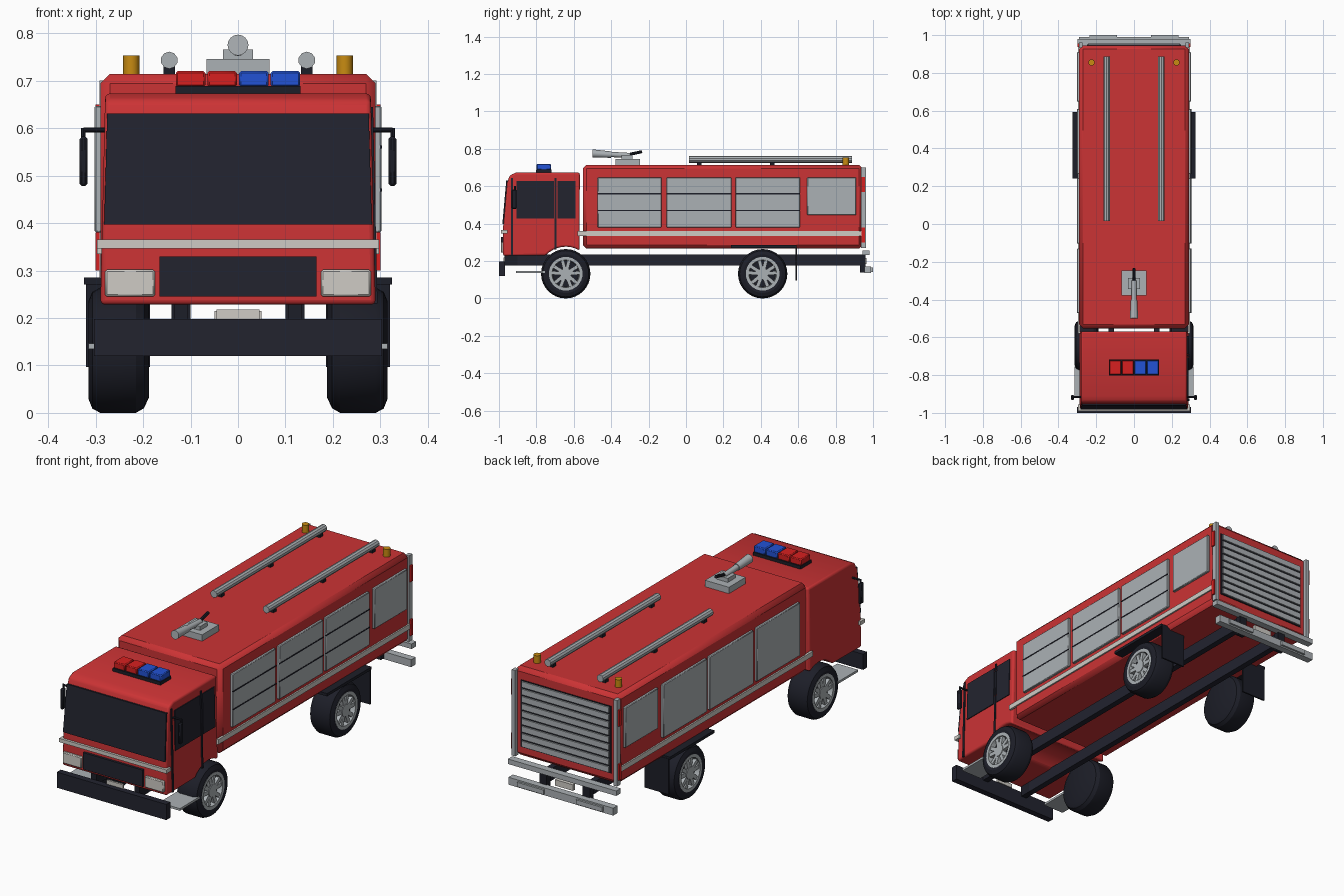
import bpy, bmesh
from math import sin, cos, pi, radians
from mathutils import Matrix, Vector

cube = bpy.data.objects.get("Cube")
if cube:
    bpy.data.objects.remove(cube, do_unlink=True)


def material(name, *rgb):
    m = bpy.data.materials.new(name)
    m.use_nodes = True
    m.diffuse_color = (*rgb, 1)
    m.node_tree.nodes["Principled BSDF"].inputs["Base Color"].default_value = (*rgb, 1)
    return m


RED = material("red_paint", .60, .033, .035)
GLASS = material("dark_glass", .016, .017, .028)
BLACK = material("black_rubber", .012, .013, .021)
SILVER = material("silver_metal", .41, .44, .46)
WHITE = material("off_white", .62, .60, .56)
LAMP_RED = material("red_lamp", .68, .014, .014)
BLUE = material("blue_lamp", .016, .085, .66)
AMBER = material("amber_lamp", .58, .26, .006)
parts = []
SIDES = (("left", 1), ("right", -1))


def finish(name, bm, mat, bevel=0, segments=1):
    bmesh.ops.recalc_face_normals(bm, faces=bm.faces[:])
    mesh = bpy.data.meshes.new(name)
    bm.to_mesh(mesh)
    bm.free()
    mesh.materials.append(mat)
    ob = bpy.data.objects.new(name, mesh)
    bpy.context.collection.objects.link(ob)
    if bevel:
        mod = ob.modifiers.new("edge_bevel", "BEVEL")
        mod.width, mod.segments = bevel, segments
    parts.append(ob)
    return ob


def box(name, x, y, z, mat, bevel=0, segments=1):
    """Box from (low, high) ranges."""
    bm = bmesh.new()
    size = [b - a for a, b in (x, y, z)]
    mid = [(a + b) / 2 for a, b in (x, y, z)]
    bmesh.ops.create_cube(bm, size=1, matrix=Matrix.Translation(mid) @ Matrix.Diagonal((*size, 1)))
    return finish(name, bm, mat, bevel, segments)


def pair(name, x, y, z, mat, bevel=0):
    """Box mirrored to both sides."""
    for side, s in SIDES:
        box(f"{side}_{name}", sorted((s * x[0], s * x[1])), y, z, mat, bevel)


def rod(name, a, b, r, mat, r2=None, sides=16):
    """Cylinder or cone between two points."""
    a, b = Vector(a), Vector(b)
    bm = bmesh.new()
    turn = (b - a).to_track_quat("Z", "Y").to_matrix().to_4x4()
    bmesh.ops.create_cone(bm, cap_ends=True, segments=sides, radius1=r, radius2=r2 or r,
                          depth=(b - a).length, matrix=Matrix.Translation((a + b) / 2) @ turn)
    return finish(name, bm, mat)


def lathe(name, profile, y, z, mat, s):
    """Revolve (x, radius) points around a wheel axis."""
    bm = bmesh.new()
    verts = [bm.verts.new((s * px, 0, r)) for px, r in profile]
    edges = [bm.edges.new(e) for e in zip(verts, verts[1:])]
    bmesh.ops.spin(bm, geom=verts + edges, axis=(1, 0, 0), cent=(0, 0, 0),
                   angle=2 * pi, steps=32, use_merge=True)
    bmesh.ops.remove_doubles(bm, verts=bm.verts[:], dist=.0002)
    bmesh.ops.translate(bm, verts=bm.verts[:], vec=(0, y, z))
    return finish(name, bm, mat)


def lean(ob):
    """Cab sides tilt slightly inward towards the roof."""
    for v in ob.data.vertices:
        v.co.x -= (1 if v.co.x > 0 else -1) * .023 * (v.co.z - .23)


# Cab with wheel arch
WHEEL_R, FRONT_Y, REAR_Y = .132, -.643, .41
outline = [(-.978, .228), (-.978, .38), (-.957, .62), (-.942, .658), (-.91, .673), (-.568, .673)]
for i in range(9):
    a = radians(59 + (137.5 - 59) * i / 8)
    outline.append((FRONT_Y + .145 * cos(a), WHEEL_R + .145 * sin(a)))
bm = bmesh.new()
face = bm.faces.new([bm.verts.new((-.29, y, z)) for y, z in outline])
ext = bmesh.ops.extrude_face_region(bm, geom=[face])["geom"]
bmesh.ops.translate(bm, vec=(.58, 0, 0), verts=[g for g in ext if isinstance(g, bmesh.types.BMVert)])
lean(finish("cab", bm, RED, .01, 3))

# Sloping windscreen
screen = box("windscreen", (-.282, .282), (-.982, -.972), (.397, .631), GLASS)
for v in screen.data.vertices:
    if v.co.z > .5:
        v.co.y += .021
        v.co.x *= .977

# Left door glass, pillars and seams
for name, y, z in (("front_door_window", (-.907, -.707), (.427, .627)),
                   ("rear_door_window", (-.687, -.592), (.427, .627)),
                   ("door_front_seam", (-.936, -.925), (.23, .645)),
                   ("door_rear_seam", (-.702, -.692), (.262, .645))):
    lean(box(name, (.284, .294), y, z, GLASS))

# Cab front details
box("front_grille", (-.165, .165), (-.99, -.97), (.245, .329), GLASS)
box("front_stripe", (-.297, .297), (-.99, -.955), (.346, .365), WHITE)
pair("headlight", (.175, .28), (-.99, -.97), (.245, .302), WHITE, .004)
box("front_bumper", (-.303, .303), (-1, -.968), (.12, .198), GLASS)
box("front_plate", (-.045, .045), (-.975, -.965), (.198, .218), WHITE)
pair("cab_step", (.2, .315), (-.91, -.755), (.135, .146), SILVER)
pair("bumper_bracket", (.105, .135), (-.97, -.9), (.175, .23), BLACK)
for side, s in SIDES:
    rod(f"{side}_mirror_arm", (s * .27, -.915, .596), (s * .326, -.915, .596), .005, BLACK, sides=8)
    rod(f"{side}_mirror_post", (s * .326, -.915, .6), (s * .326, -.915, .57), .005, BLACK, sides=8)
pair("mirror", (.317, .334), (-.932, -.905), (.478, .582), BLACK, .005)

# Emergency light bar
box("light_bar_base", (-.132, .132), (-.802, -.718), (.67, .689), BLACK)
for i, mat in enumerate((LAMP_RED, LAMP_RED, BLUE, BLUE)):
    x = -.131 + i * .0665
    box(f"light_bar_lamp_{i + 1}", (x, x + .0625), (-.798, -.722), (.687, .72), mat, .004)

# Chassis
pair("chassis_rail", (.105, .135), (-.91, .94), (.175, .235), GLASS)

# Equipment body
box("equipment_body", (-.29, .29), (-.552, .946), (.267, .714), RED, .02)
pair("side_stripe", (.285, .297), (-.58, .937), (.335, .36), WHITE)

# Side lockers, with slat seams on the left
for i, (y, z) in enumerate((((-.472, -.13), .38), ((-.104, .243), .38),
                            ((.264, .61), .38), ((.648, .91), .445))):
    pair(f"locker_shutter_{i + 1}", (.285, .302), y, (z, .647), SILVER, .003)
    if i < 3:
        for n, seam in enumerate((.47, .56)):
            box(f"shutter_{i + 1}_seam_{n + 1}", (.298, .3035), y, (seam - .003, seam + .003), BLACK)

# Rear roller shutter
box("rear_shutter_backing", (-.25, .25), (.94, .95), (.32, .655), BLACK)
pitch = .335 / 9
for i in range(9):
    z = .32 + i * pitch
    box(f"rear_slat_{i + 1}", (-.242, .242), (.948, .957), (z + .005, z + pitch - .004), SILVER)
pair("rear_post", (.272, .292), (.935, .962), (.27, .70), SILVER)
for level, z in (("upper", .57), ("lower", .30)):
    pair(f"{level}_marker_lamp", (.288, .3), (.938, .956), (z, z + .08), LAMP_RED)

# Rear bumpers
box("upper_rear_bumper", (-.3, .3), (.945, .98), (.232, .257), SILVER)
box("lower_rear_bumper", (-.29, .29), (.955, .99), (.135, .172), SILVER)
pair("rear_bumper_pad", (.09, .235), (.985, 1), (.142, .165), SILVER)
pair("rear_bumper_bracket", (.1, .14), (.93, .96), (.14, .235), BLACK)
box("rear_plate", (-.05, .05), (.95, .965), (.185, .215), WHITE)

# Roof tubes and beacons
for side, s in SIDES:
    rod(f"{side}_roof_tube", (s * .145, .015, .743), (s * .145, .887, .743), .018, SILVER, sides=10)
    for n, y in enumerate((.07, .46, .85)):
        box(f"{side}_tube_foot_{n + 1}", (s * .145 - .012, s * .145 + .012),
            (y - .012, y + .012), (.71, .732), BLACK)
    rod(f"{side}_beacon", (s * .225, .855, .712), (s * .225, .855, .753), .017, AMBER)

# Water cannon
box("cannon_base", (-.066, .066), (-.378, -.245), (.71, .746), SILVER)
box("cannon_mount", (-.032, .032), (-.345, -.285), (.744, .766), SILVER)
rod("cannon_barrel", (0, -.42, .771), (0, -.3, .764), .014, SILVER)
rod("cannon_nozzle", (0, -.5, .775), (0, -.4, .769), .022, SILVER, .017)
rod("cannon_handle", (0, -.33, .764), (0, -.235, .785), .008, BLACK, sides=8)

# Wheels
TYRE = [(.188, 0), (.188, .1), (.198, .122), (.215, .132), (.29, .132), (.307, .123),
        (.315, .103), (.312, .09), (.288, .088), (.288, 0)]
RIM = [(.286, .09), (.313, .09), (.313, .074), (.286, .07)]
for axle, y in (("front", FRONT_Y), ("rear", REAR_Y)):
    for side, s in SIDES:
        name = f"{axle}_{side}"
        lathe(f"{name}_tyre", TYRE, y, WHEEL_R, BLACK, s)
        lathe(f"{name}_rim", RIM, y, WHEEL_R, SILVER, s)
        rod(f"{name}_hub", (s * .28, y, WHEEL_R), (s * .311, y, WHEEL_R), .03, SILVER)
        bm = bmesh.new()
        for i in range(5):
            for spread in (-14, 14):
                turn = Matrix.Rotation(radians(72 * i + spread), 4, "X")
                bmesh.ops.create_cube(bm, size=1, matrix=Matrix.Translation((s * .299, y, WHEEL_R)) @ turn
                                      @ Matrix.Translation((0, 0, .048))
                                      @ Matrix.Diagonal((.018, .019, .062, 1)))
        finish(f"{name}_spokes", bm, SILVER)

# Rear mudguards and flaps
pair("mudguard", (.185, .325), (.24, .592), (.271, .285), BLACK)
pair("mudflap", (.185, .32), (.586, .594), (.097, .275), BLACK)

# Smooth curved surfaces, keep hard edges
bpy.ops.object.select_all(action="DESELECT")
for ob in parts:
    ob.select_set(True)
bpy.context.view_layer.objects.active = parts[0]
bpy.ops.object.shade_smooth_by_angle(angle=radians(30))
